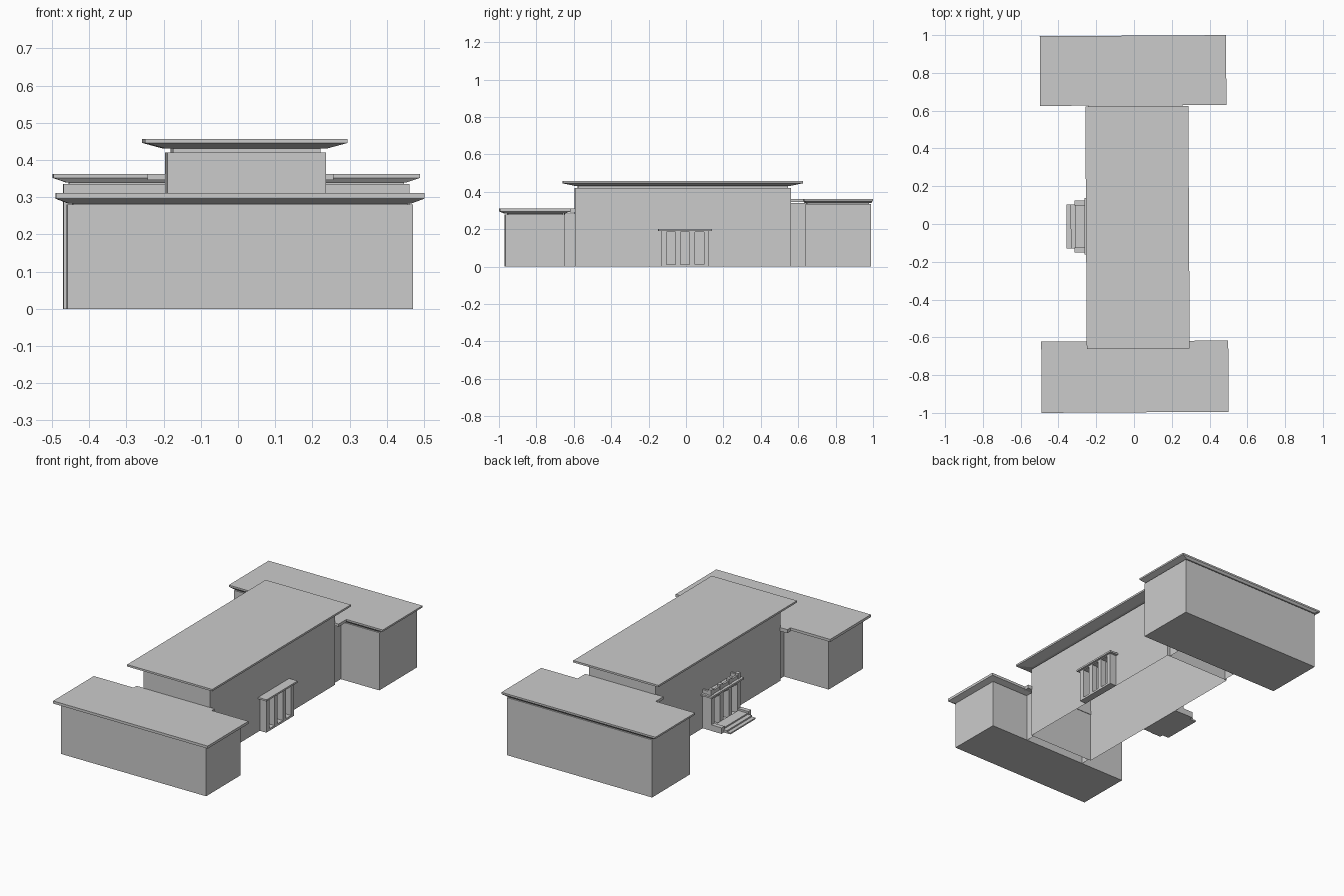
import bpy, bmesh
from mathutils import Matrix

if "Cube" in bpy.data.objects:
    bpy.data.objects.remove(bpy.data.objects["Cube"])

TURN = Matrix.Rotation(0.006, 4, 'Z')   # whole building sits slightly turned


def loft(name, rings, bottom=True):
    """Stack of rectangles (x0, x1, y0, y1, z) joined by walls, capped on top."""
    bm = bmesh.new()
    loops = []
    for x0, x1, y0, y1, z in rings:
        loops.append([bm.verts.new(p) for p in
                      ((x0, y0, z), (x1, y0, z), (x1, y1, z), (x0, y1, z))])
    for a, b in zip(loops, loops[1:]):
        for i in range(4):
            j = (i + 1) % 4
            bm.faces.new((a[i], a[j], b[j], b[i]))
    bm.faces.new(loops[-1])
    if bottom:
        bm.faces.new(loops[0][::-1])
    bm.transform(TURN)
    mesh = bpy.data.meshes.new(name)
    bm.to_mesh(mesh)
    bm.free()
    ob = bpy.data.objects.new(name, mesh)
    bpy.context.collection.objects.link(ob)
    return ob


def box(name, x0, x1, y0, y1, z0, z1, bottom=True):
    x0, x1 = sorted((x0, x1))
    return loft(name, [(x0, x1, y0, y1, z0), (x0, x1, y0, y1, z1)], bottom)


def roof(name, x0, x1, y0, y1, z0, z1, z2, flare):
    """Slab with an inward sloping soffit."""
    fx, fy = flare
    loft(name, [(x0 + fx, x1 - fx, y0 + fy, y1 - fy, z0),
                (x0, x1, y0, y1, z1), (x0, x1, y0, y1, z2)])


# Front wing
box("front_wing_walls", -0.465, 0.465, -0.968, -0.65, 0, 0.28)
box("front_wing_neck", -0.45, 0.45, -0.955, -0.66, 0.28, 0.284)
roof("front_wing_roof", -0.495, 0.495, -0.997, -0.62, 0.283, 0.296, 0.311, (0.035, 0.03))

# Back wing
box("back_wing_walls", -0.465, 0.465, 0.637, 0.987, 0, 0.335)
box("back_wing_neck", -0.45, 0.45, 0.645, 0.975, 0.335, 0.341)
roof("back_wing_roof", -0.493, 0.493, 0.628, 0.997, 0.34, 0.352, 0.362, (0.035, 0.01))

# Tall central hall, open underneath
box("hall_walls", -0.193, 0.233, -0.595, 0.56, 0, 0.42, bottom=False)
box("hall_neck", -0.178, 0.218, -0.58, 0.545, 0.42, 0.433)
roof("hall_roof", -0.254, 0.291, -0.66, 0.624, 0.431, 0.446, 0.457, (0.055, 0.07))

# Links between hall and wings, with roof tabs
box("front_link_walls", -0.178, 0.218, -0.65, -0.596, 0, 0.284, bottom=False)
box("front_link_roof", -0.24, 0.26, -0.622, -0.592, 0.29, 0.311)
box("back_link_walls", -0.178, 0.218, 0.561, 0.637, 0, 0.341, bottom=False)
box("back_link_roof", -0.24, 0.26, 0.557, 0.63, 0.346, 0.362)


def portico(side, wall, front, y0, y1, z_head, z_top):
    """Four piers, sill, lintel and cornice in front of a hall wall."""
    out = 0.012 if front > wall else -0.012
    pitch = (y1 - y0 - 0.028) / 3
    for i in range(4):
        y = y0 + i * pitch
        depth = wall if i in (0, 3) else front - 3 * out
        box(side + "_portico_pier", depth, front, y, y + 0.028, 0.01, z_head)
    box(side + "_portico_sill", wall, front, y0, y1, 0, 0.012)
    box(side + "_portico_lintel", wall, front, y0, y1, z_head, z_top - 0.01)
    box(side + "_portico_cornice", wall, front + out, y0 - 0.015, y1 + 0.015,
        z_top - 0.01, z_top)


# Right portico
portico("right", 0.233, 0.275, -0.135, 0.122, 0.185, 0.20)

# Left portico with parapet and entrance steps
portico("left", -0.193, -0.25, -0.145, 0.125, 0.18, 0.205)
box("parapet_rail", -0.245, -0.233, -0.145, 0.125, 0.205, 0.225)
for y in (-0.145, 0.113):
    box("parapet_side", -0.193, -0.24, y, y + 0.012, 0.205, 0.225)
for i in range(4):
    y = -0.147 + i * 0.083
    box("parapet_post", -0.249, -0.229, y, y + 0.025, 0.205, 0.237)
for y in (-0.148, 0.1):
    box("step_pedestal", -0.25, -0.315, y, y + 0.026, 0, 0.035)
for i, x in enumerate((-0.357, -0.335, -0.31)):
    box("step", -0.25, x, -0.128, 0.105, 0.008 * i, 0.008 * (i + 1))
